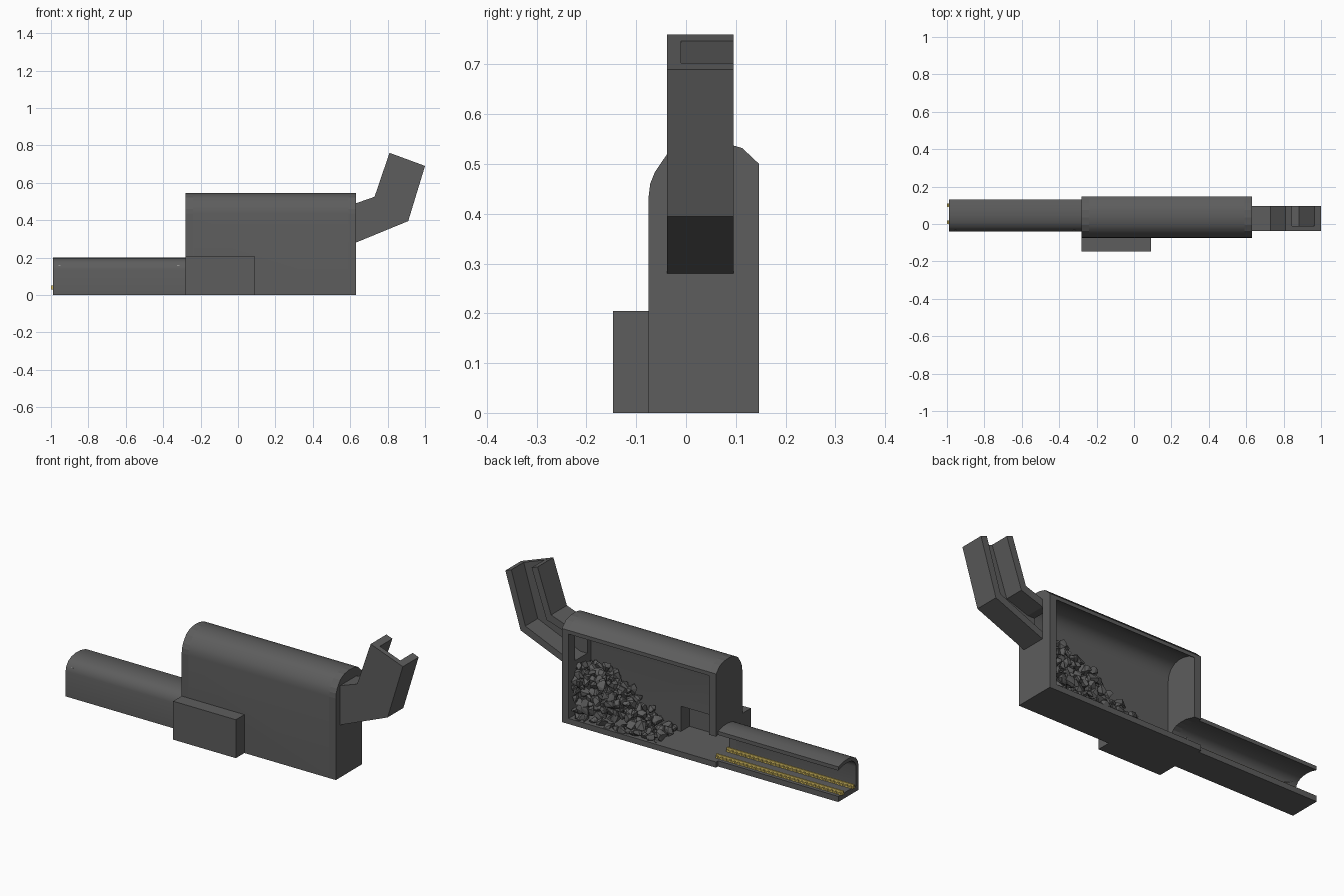
import bpy, bmesh, math, random
from mathutils import Vector

random.seed(7)
if "Cube" in bpy.data.objects:
    bpy.data.objects.remove(bpy.data.objects["Cube"])


def material(name, rgb):
    m = bpy.data.materials.new(name)
    m.use_nodes = True
    m.diffuse_color = (*rgb, 1)
    m.node_tree.nodes["Principled BSDF"].inputs["Base Color"].default_value = (*rgb, 1)
    return m


STONE = material("dark grey stone", (0.11, 0.11, 0.11))
YELLOW = material("yellow rail", (0.72, 0.55, 0.13))
PALE = material("pale cable", (0.6, 0.6, 0.58))


def finish(name, bm, mat, smooth=False):
    bmesh.ops.recalc_face_normals(bm, faces=bm.faces)
    mesh = bpy.data.meshes.new(name)
    bm.to_mesh(mesh)
    bm.free()
    mesh.materials.append(mat)
    if smooth:
        mesh.shade_smooth()
        mesh.set_sharp_from_angle(angle=math.radians(35))
    ob = bpy.data.objects.new(name, mesh)
    bpy.context.collection.objects.link(ob)
    return ob


def add_prism(bm, pts, axis, lo, hi):
    """Extrude a 2D outline along x (points are y, z) or y (points are x, z)."""
    place = (lambda p: (lo, *p)) if axis == "x" else (lambda p: (p[0], lo, p[1]))
    face = bm.faces.new([bm.verts.new(place(p)) for p in pts])
    ext = bmesh.ops.extrude_face_region(bm, geom=[face])
    move = Vector((hi - lo, 0, 0)) if axis == "x" else Vector((0, hi - lo, 0))
    bmesh.ops.translate(bm, vec=move, verts=[v for v in ext["geom"] if isinstance(v, bmesh.types.BMVert)])


def prism(name, pts, axis, lo, hi, smooth=False):
    bm = bmesh.new()
    add_prism(bm, pts, axis, lo, hi)
    return finish(name, bm, STONE, smooth)


def add_box(bm, x, y, z):
    add_prism(bm, [(x[0], z[0]), (x[1], z[0]), (x[1], z[1]), (x[0], z[1])], "y", *y)


def box(name, x, y, z, mat=STONE):
    bm = bmesh.new()
    add_box(bm, x, y, z)
    return finish(name, bm, mat)


def cut(targets, x, y, z):
    """Cut a box-shaped opening and discard the cutter."""
    cutter = box("cutter", x, y, z)
    cutter.hide_render = True
    for ob in targets:
        mod = ob.modifiers.new("opening", "BOOLEAN")
        mod.operation, mod.solver, mod.object = "DIFFERENCE", "EXACT", cutter
        bpy.context.view_layer.update()
        baked = bpy.data.meshes.new_from_object(ob.evaluated_get(bpy.context.evaluated_depsgraph_get()))
        ob.modifiers.clear()
        ob.data = baked
    bpy.data.objects.remove(cutter)


# Chamber: arched shell, open at the back
FLOOR = 0.03
arch = [(-.075, .435), (-.072, .46), (-.063, .483), (-.038, .52), (-.005, .538),
        (.035, .545), (.075, .543), (.113, .532), (.147, .5)]
inner = [(.147, .48), (.11, .505), (.07, .515), (.035, .517), (.005, .51),
         (-.02, .493), (-.036, .465), (-.042, .43)]
shell = prism("chamber_shell", [(.147, 0), (-.075, 0)] + arch + inner + [(-.042, FLOOR), (.147, FLOOR)],
              "x", -.24, .59, True)
end_wall = prism("chamber_end_wall", [(.147, 0), (-.075, 0)] + arch, "x", .59, .63)

# Tunnel: smaller arch running out from the chamber
t_arch = [(-.04, .135), (-.034, .158), (-.018, .18), (.008, .194), (.045, .2), (.085, .199), (.13, .188)]
t_inner = [(.13, .168), (.085, .179), (.045, .18), (.015, .175), (-.005, .163), (-.016, .147), (-.02, .13)]
prism("tunnel_shell", [(.13, 0), (-.04, 0)] + t_arch + t_inner + [(-.02, FLOOR), (.13, FLOOR)],
      "x", -.99, -.28, True)
prism("tunnel_portal_wall", [(.147, 0), (-.075, 0)] + arch + [(.147, .165)] + t_inner
      + [(-.02, FLOOR), (.147, FLOOR)], "x", -.28, -.24)

# Side niche in the front wall
annex = box("side_niche", (-.28, .09), (-.147, -.075), (0, .205))
cut([shell, annex], (-.235, .06), (-.115, 0), (FLOOR, .165))
cut([end_wall], (.55, .7), (-.01, .095), (.318, .45))

# Feed chute: bent channel open at the back
top_out = [(.63, .49), (.73, .525), (.81, .76)]
top_in = [(.845, .747), (.757, .492), (.63, .45)]
low_out = [(.63, .28), (.91, .395), (1, .69)]
low_in = [(.965, .703), (.882, .425), (.63, .318)]
prism("chute_front_plate", top_out + low_out[::-1], "y", -.038, -.01)
prism("chute_upper_wall", top_out + top_in, "y", -.01, .095)
prism("chute_lower_wall", low_out + low_in, "y", -.01, .095)

# Rubble pile: angular stones heaped against the end wall
bm = bmesh.new()


def add_stone(centre, size):
    verts = []
    for _ in range(13):
        d = Vector([random.gauss(0, 1) for _ in range(3)]).normalized()
        p = Vector(centre) + d * size * random.uniform(.8, 1.1)
        verts.append(bm.verts.new((min(p.x, .59), max(-.042, min(p.y, .145)), max(p.z, FLOOR))))
    hull = bmesh.ops.convex_hull(bm, input=verts)
    loose = {v for v in hull["geom_interior"] + hull["geom_unused"] if isinstance(v, bmesh.types.BMVert)}
    bmesh.ops.delete(bm, geom=list(loose), context="VERTS")


def pile_height(x):
    return FLOOR + .27 * max(0, min(1, (x - .08) / .42)) ** .9


for i in range(15):
    x = .09 + i * .034
    for j in range(5):
        y = -.02 + j * .035
        top = pile_height(x) - .25 * max(0, y - .03)
        z = FLOOR + .012
        while z < max(top, FLOOR + .02):
            if y > .1 or z > top - .07:
                jitter = [random.uniform(-.012, .012) for _ in range(3)]
                add_stone((x + jitter[0], y + jitter[1], z + jitter[2]), random.uniform(.02, .034))
            z += .038
finish("rubble_pile", bm, STONE)

# Rails with rows of small fasteners
for side, y in (("front", .01), ("back", .1)):
    bm = bmesh.new()
    add_box(bm, (-1, -.25), (y - .01, y + .01), (FLOOR, FLOOR + .006))
    add_box(bm, (-1, -.25), (y - .004, y + .004), (FLOOR, FLOOR + .02))
    for i in range(30):
        x = -.99 + i * .025
        add_box(bm, (x, x + .008), (y - .012, y + .012), (FLOOR, FLOOR + .012))
    finish(side + "_rail", bm, YELLOW)

# Sagging cable with small lamps along the tunnel wall
curve = bpy.data.curves.new("tunnel_cable", "CURVE")
curve.dimensions = "3D"
curve.bevel_depth = .0012
curve.bevel_resolution = 0
line = curve.splines.new("POLY")
line.points.add(24)
lamps = bmesh.new()
for i, p in enumerate(line.points):
    t = i / 24
    spot = (-.96 + .64 * t, -.012, .155 - .24 * t * (1 - t))
    p.co = (*spot, 1)
    if i % 4 == 0:
        ball = bmesh.ops.create_icosphere(lamps, subdivisions=1, radius=.003)
        bmesh.ops.translate(lamps, vec=spot, verts=ball["verts"])
curve.materials.append(PALE)
bpy.context.collection.objects.link(bpy.data.objects.new("tunnel_cable", curve))
finish("cable_lamps", lamps, PALE)

# Cable hooks that pierce the tunnel wall near both ends
for name, x in (("outer", -.955), ("inner", -.32)):
    box(name + "_cable_hook", (x - .006, x + .006), (-.034, -.01), (.155, .159), PALE)
